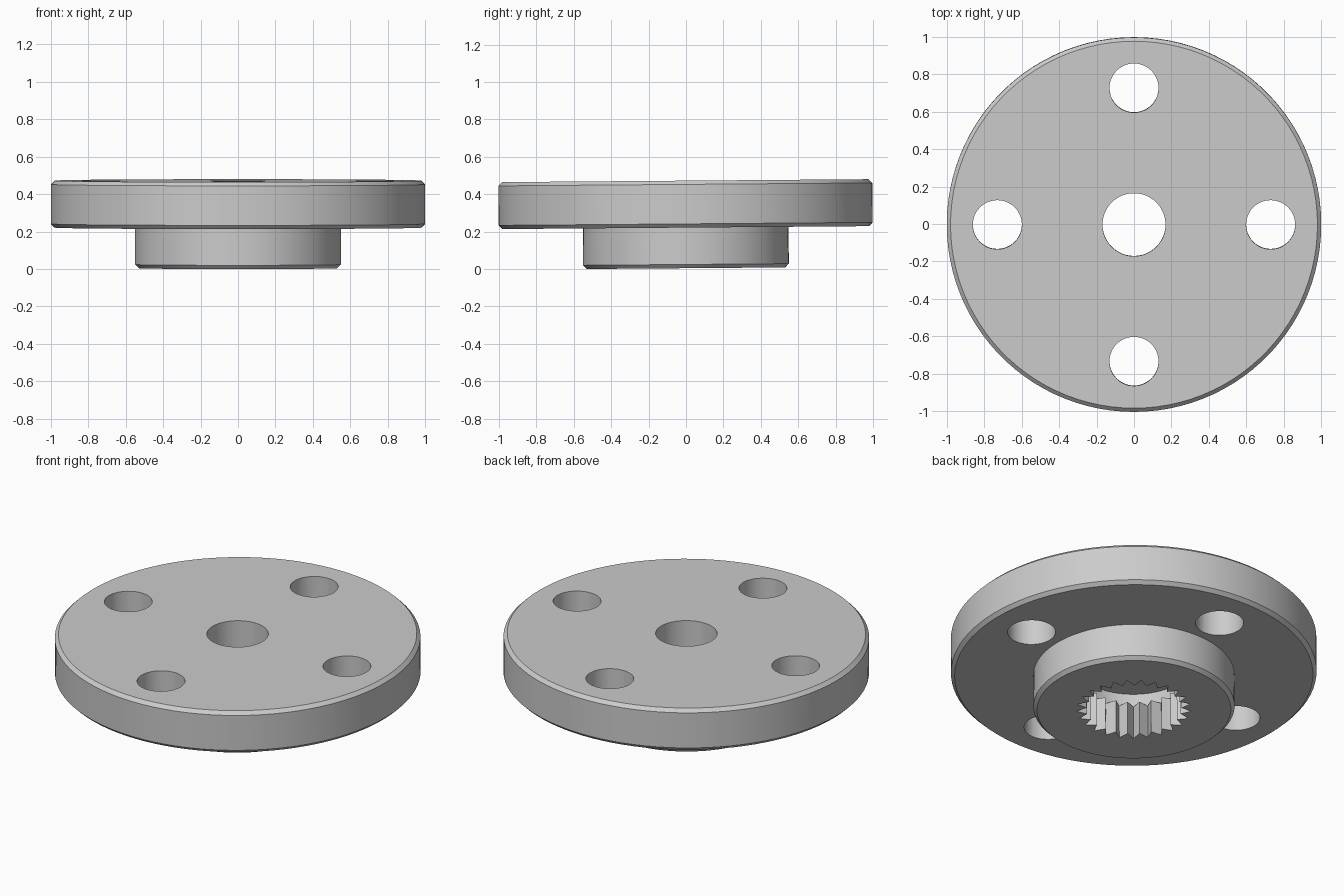
import bpy, bmesh, math
from mathutils import Matrix, Vector

old = bpy.data.objects.get("Cube")
if old:
    bpy.data.objects.remove(old, do_unlink=True)

SEGMENTS = 100
TEETH = 25
TILT = 0.008          # the part leans very slightly
LIFT = 0.0042
BORE, POCKET, TIP = 0.168, 0.315, 0.26
BOSS, RIM, CH = 0.55, 1.0, 0.02
FLANGE_Z, TOP_Z, POCKET_Z, TEETH_Z = 0.217, 0.468, 0.28, 0.2

metal = bpy.data.materials.new("grey_metal")
metal.use_nodes = True
colour = (0.6, 0.6, 0.6, 1)
metal.diffuse_color = colour
metal.node_tree.nodes["Principled BSDF"].inputs["Base Color"].default_value = colour


def make_object(name, bm):
    bmesh.ops.recalc_face_normals(bm, faces=bm.faces[:])
    mesh = bpy.data.meshes.new(name)
    bm.to_mesh(mesh)
    bm.free()
    mesh.materials.append(metal)
    obj = bpy.data.objects.new(name, mesh)
    bpy.context.collection.objects.link(obj)
    return obj


def activate(obj):
    bpy.ops.object.select_all(action='DESELECT')
    obj.select_set(True)
    bpy.context.view_layer.objects.active = obj


def polar(r, a, z=0):
    return Vector((r * math.cos(a), r * math.sin(a), z))


# Flange, boss, spline pocket and centre bore as one turned section
profile = [
    (POCKET, 0), (BOSS - CH, 0), (BOSS, CH), (BOSS, FLANGE_Z),
    (RIM - CH, FLANGE_Z), (RIM, FLANGE_Z + CH), (RIM, TOP_Z - CH),
    (RIM - CH, TOP_Z), (BORE, TOP_Z), (BORE, POCKET_Z), (POCKET, POCKET_Z),
]
bm = bmesh.new()
ring = [bm.verts.new((r, 0, z)) for r, z in profile]
edges = [bm.edges.new((v, ring[i - 1])) for i, v in enumerate(ring)]
bmesh.ops.spin(bm, geom=ring + edges, cent=(0, 0, 0), axis=(0, 0, 1),
               angle=math.tau, steps=SEGMENTS, use_duplicate=False)
bmesh.ops.remove_doubles(bm, verts=bm.verts[:], dist=1e-5)
body = make_object("flanged_hub", bm)

# Four bolt holes
bm = bmesh.new()
for i in range(4):
    place = Matrix.Translation(polar(0.73, i * math.pi / 2, 0.35))
    bmesh.ops.create_cone(bm, cap_ends=True, segments=48, radius1=0.131,
                          radius2=0.131, depth=0.6, matrix=place)
cutter = make_object("bolt_hole_cutter", bm)
cutter.hide_render = True
cut = body.modifiers.new("bolt_holes", 'BOOLEAN')
cut.operation = 'DIFFERENCE'
cut.solver = 'EXACT'
cut.object = cutter
activate(body)
bpy.ops.object.modifier_apply(modifier=cut.name)
bpy.data.objects.remove(cutter, do_unlink=True)
bpy.ops.object.shade_smooth_by_angle(angle=math.radians(30))

# Pointed internal spline teeth lining the pocket
bm = bmesh.new()
step = math.tau / TEETH
for i in range(TEETH):
    a = i * step
    points = [polar(POCKET, a + step * k / 4) for k in range(5)]
    points.append(polar(TIP, a + step / 2))
    face = bm.faces.new([bm.verts.new(p) for p in points])
    new = bmesh.ops.extrude_face_region(bm, geom=[face], use_keep_orig=True)
    moved = [g for g in new["geom"] if isinstance(g, bmesh.types.BMVert)]
    bmesh.ops.translate(bm, verts=moved, vec=(0, 0, TEETH_Z))
teeth = make_object("spline_teeth", bm)

for obj in (body, teeth):
    obj.rotation_euler.x = TILT
    obj.location.z = LIFT
